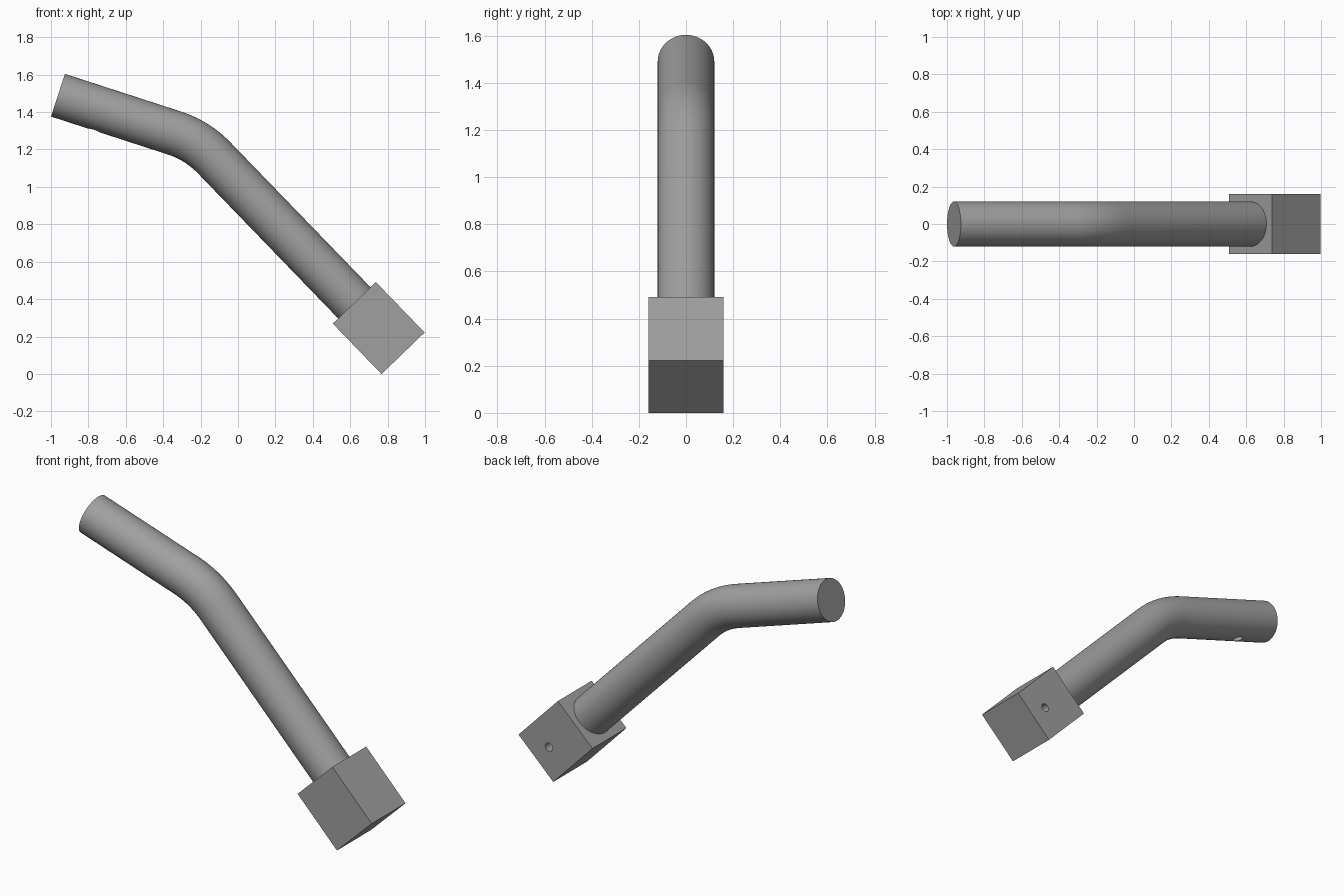
import bpy, bmesh, math
from mathutils import Vector, Matrix

if "Cube" in bpy.data.objects:
    bpy.data.objects.remove(bpy.data.objects["Cube"])

grey = bpy.data.materials.new("steel_grey")
grey.diffuse_color = (0.35, 0.35, 0.35, 1)
grey.use_nodes = True
grey.node_tree.nodes["Principled BSDF"].inputs["Base Color"].default_value = grey.diffuse_color


def direction(deg):
    """Unit vector in the XZ plane, sloping down by deg."""
    a = math.radians(deg)
    return Vector((math.cos(a), 0, -math.sin(a)))


def make_object(name, bm):
    bmesh.ops.recalc_face_normals(bm, faces=bm.faces)
    mesh = bpy.data.meshes.new(name)
    bm.to_mesh(mesh)
    bm.free()
    mesh.materials.append(grey)
    obj = bpy.data.objects.new(name, mesh)
    bpy.context.collection.objects.link(obj)
    return obj


def drill(obj, point, normal, radius, depth):
    """Cut a blind round hole into obj at a surface point."""
    bm = bmesh.new()
    turn = normal.to_track_quat('Z', 'Y').to_matrix().to_4x4()
    bmesh.ops.create_cone(bm, cap_ends=True, segments=24, radius1=radius,
                          radius2=radius, depth=2 * depth,
                          matrix=Matrix.Translation(point) @ turn)
    cutter = make_object("hole_cutter", bm)
    cutter.hide_render = True
    mod = obj.modifiers.new("hole", 'BOOLEAN')
    mod.operation, mod.solver, mod.object = 'DIFFERENCE', 'EXACT', cutter
    bpy.context.view_layer.objects.active = obj
    bpy.ops.object.modifier_apply(modifier=mod.name)
    bpy.data.objects.remove(cutter)


def smooth(obj):
    bpy.ops.object.select_all(action='DESELECT')
    obj.select_set(True)
    bpy.context.view_layer.objects.active = obj
    bpy.ops.object.shade_smooth_by_angle(angle=math.radians(30))


# Centre line: upper straight, round bend, lower straight
UP, LOW, RADIUS, BEND, STEPS = 18, 46, 0.12, 0.52, 14
top = Vector((-0.9625, 0, 1.49))
joint = Vector((0.622, 0, 0.38))
corner = Vector((-0.217, 0, 1.248))
bend_start = corner - direction(UP) * BEND * math.tan(math.radians((LOW - UP) / 2))
bend_centre = bend_start + direction(UP + 90) * BEND
path = [(top, UP)]
for i in range(STEPS + 1):
    deg = UP + (LOW - UP) * i / STEPS
    path.append((bend_centre - direction(deg + 90) * BEND, deg))
path.append((joint + direction(LOW) * 0.01, LOW))

# Bent round bar
SIDES = 64
bm = bmesh.new()
rings = []
for centre, deg in path:
    side = -direction(deg + 90)
    rings.append([bm.verts.new(centre
                  + side * RADIUS * math.cos(math.tau * k / SIDES)
                  + Vector((0, RADIUS * math.sin(math.tau * k / SIDES), 0)))
                  for k in range(SIDES)])
for a, b in zip(rings, rings[1:]):
    for k in range(SIDES):
        n = (k + 1) % SIDES
        bm.faces.new((a[k], a[n], b[n], b[k]))
bm.faces.new(rings[0])
bm.faces.new(rings[-1])
bar = make_object("bent_bar", bm)
under = direction(UP + 90)
drill(bar, top + direction(UP) * 0.24 + under * RADIUS, under, 0.03, 0.12)
smooth(bar)

# Square block on the lower end
LENGTH, WIDTH = 0.375, 0.32
bm = bmesh.new()
bmesh.ops.create_cube(bm, size=1, matrix=(
    Matrix.Translation(joint + direction(LOW) * LENGTH / 2)
    @ Matrix.Rotation(math.radians(LOW), 4, 'Y')
    @ Matrix.Diagonal((LENGTH, WIDTH, WIDTH, 1))))
block = make_object("end_block", bm)
drill(block, joint + direction(LOW) * 0.25 + Vector((0, WIDTH / 2, 0)),
      Vector((0, 1, 0)), 0.025, 0.16)
smooth(block)
